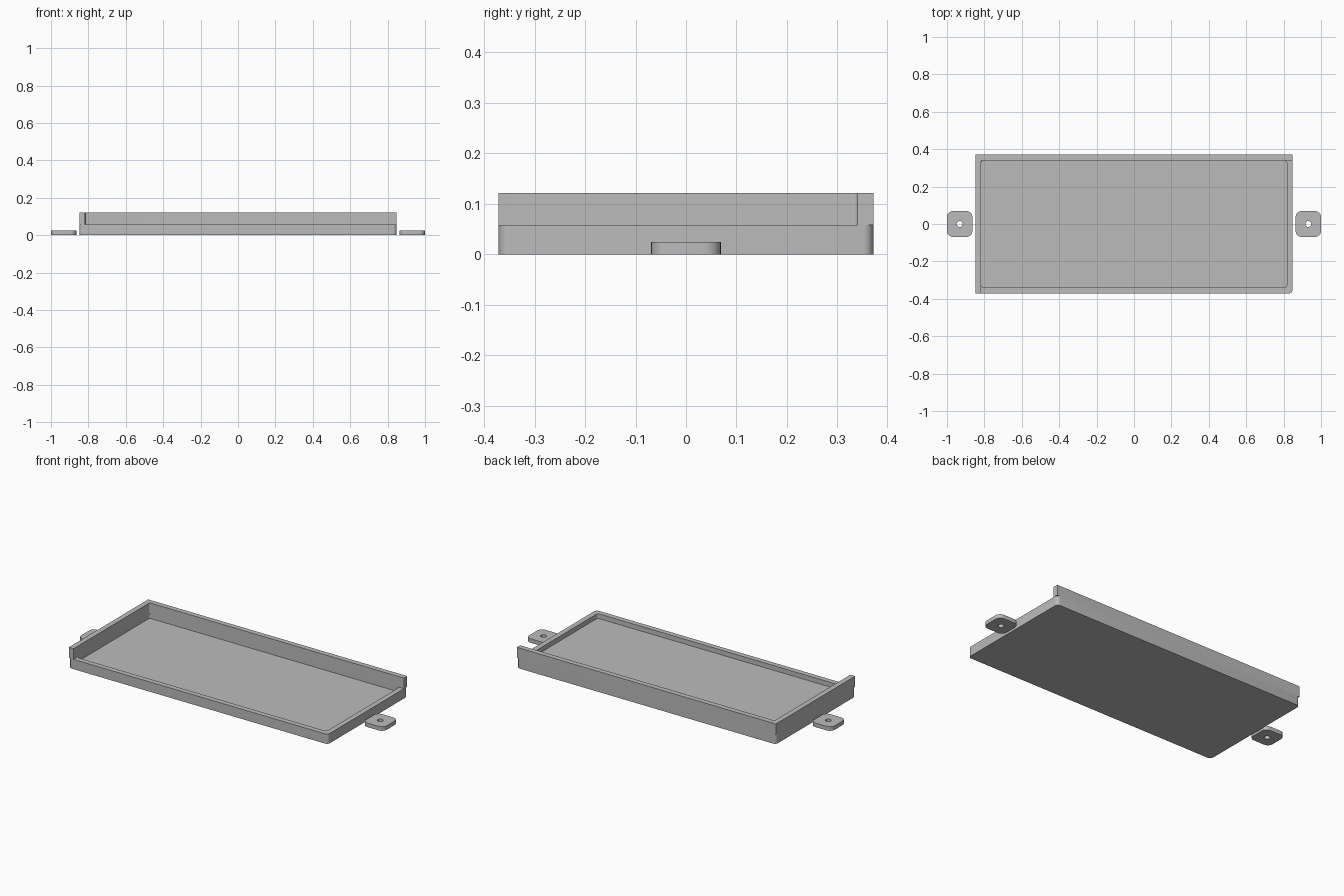
import bpy
import bmesh
from math import cos, sin, pi, radians

cube = bpy.data.objects.get("Cube")
if cube:
    bpy.data.objects.remove(cube)

HALF_X, HALF_Y = 0.848, 0.371
WALL = 0.031
LIP_Z, TOP_Z, FLOOR_Z = 0.058, 0.121, 0.03
TAB_Z = 0.024
SEGMENTS = 8

grey = bpy.data.materials.new("plain grey")
grey.use_nodes = True
colour = (0.5, 0.5, 0.5, 1)
grey.diffuse_color = colour
grey.node_tree.nodes["Principled BSDF"].inputs["Base Color"].default_value = colour


def rounded_rect(hx, hy, r, cx=0):
    """Outline of a rectangle with arc corners, anticlockwise."""
    points = []
    for corner, (sx, sy) in enumerate([(1, 1), (-1, 1), (-1, -1), (1, -1)]):
        for i in range(SEGMENTS + 1):
            a = (corner + i / SEGMENTS) * pi / 2
            points.append((cx + sx * (hx - r) + r * cos(a),
                           sy * (hy - r) + r * sin(a)))
    return points


def loft(name, rings, closed=False):
    """Join (outline, z) rings with faces; cap the ends unless closed."""
    bm = bmesh.new()
    loops = [[bm.verts.new((x, y, z)) for x, y in pts] for pts, z in rings]
    pairs = list(zip(loops, loops[1:]))
    if closed:
        pairs.append((loops[-1], loops[0]))
    else:
        bm.faces.new(loops[0][::-1])
        bm.faces.new(loops[-1])
    for low, high in pairs:
        for i in range(len(low)):
            j = (i + 1) % len(low)
            bm.faces.new((low[i], low[j], high[j], high[i]))
    bmesh.ops.remove_doubles(bm, verts=bm.verts, dist=1e-5)
    bmesh.ops.recalc_face_normals(bm, faces=bm.faces)
    mesh = bpy.data.meshes.new(name)
    bm.to_mesh(mesh)
    bm.free()
    mesh.materials.append(grey)
    obj = bpy.data.objects.new(name, mesh)
    bpy.context.collection.objects.link(obj)
    bpy.ops.object.select_all(action="DESELECT")
    obj.select_set(True)
    bpy.context.view_layer.objects.active = obj
    bpy.ops.object.shade_smooth_by_angle(angle=radians(30))
    return obj


# Shallow tray with a recessed floor
outer = rounded_rect(HALF_X, HALF_Y, 0.02)
inner = rounded_rect(HALF_X - WALL, HALF_Y - WALL, 0.015)
loft("tray", [(outer, 0), (outer, LIP_Z), (inner, LIP_Z), (inner, FLOOR_Z)])

# Raised wall along the back and one end, with a filleted inside corner
ix, iy, r = -HALF_X + WALL, HALF_Y - WALL, 0.008
fillet = [(ix + r - r * cos(a), iy - r + r * sin(a))
          for a in [i * pi / 2 / SEGMENTS for i in range(SEGMENTS + 1)]]
profile = [(-HALF_X, HALF_Y), (-HALF_X, -HALF_Y), (ix, -HALF_Y), *fillet,
           (HALF_X, iy), (HALF_X, HALF_Y)]
loft("raised_wall", [(profile, LIP_Z), (profile, TOP_Z)])

# Separate mounting tabs, each with a screw hole
for side, name in ((1, "left_tab"), (-1, "right_tab")):
    plate = rounded_rect(0.068, 0.069, 0.032, side * 0.932)
    hole = rounded_rect(0.016, 0.016, 0.016, side * 0.932)
    loft(name, [(plate, 0), (plate, TAB_Z), (hole, TAB_Z), (hole, 0)], closed=True)
